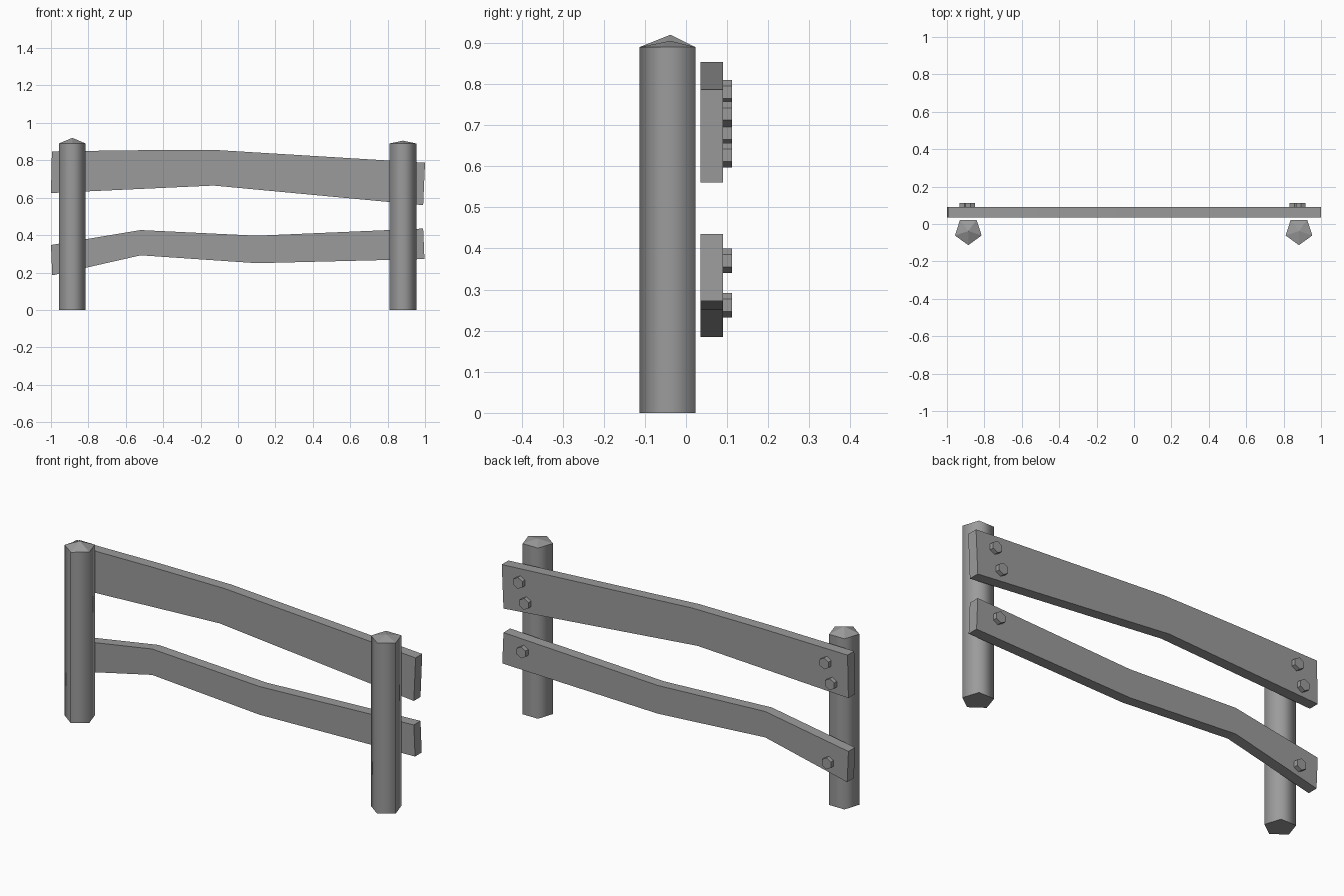
import bpy
import bmesh
from math import sin, cos, radians

cube = bpy.data.objects.get("Cube")
if cube:
    bpy.data.objects.remove(cube, do_unlink=True)

grey = bpy.data.materials.new("weathered grey")
grey.use_nodes = True
colour = (0.33, 0.33, 0.33, 1)
grey.diffuse_color = colour
bsdf = next(n for n in grey.node_tree.nodes if n.type == 'BSDF_PRINCIPLED')
bsdf.inputs["Base Color"].default_value = colour


def finish(name, bm):
    bmesh.ops.recalc_face_normals(bm, faces=bm.faces)
    mesh = bpy.data.meshes.new(name)
    bm.to_mesh(mesh)
    bm.free()
    mesh.materials.append(grey)
    obj = bpy.data.objects.new(name, mesh)
    bpy.context.collection.objects.link(obj)


def ring(sides, radius, start):
    angles = [radians(start + 360 * i / sides) for i in range(sides)]
    return [(radius * cos(a), radius * sin(a)) for a in angles]


# Five-sided post with a low pointed cap and softly shaded sides
def post(name, x, peak, y=-0.038, rim=0.89):
    bm = bmesh.new()
    outline = ring(5, 0.075, -90)
    low = [bm.verts.new((x + u, y + v, 0)) for u, v in outline]
    high = [bm.verts.new((x + u, y + v, rim)) for u, v in outline]
    apex = bm.verts.new((x, y, peak))
    bm.faces.new(low)
    for i in range(5):
        j = (i + 1) % 5
        bm.faces.new((low[i], low[j], high[j], high[i])).smooth = True
        bm.faces.new((high[i], high[j], apex))
    finish(name, bm)


# Extrude an outline in the xz plane backwards along y
def slab(name, outline, front, back):
    bm = bmesh.new()
    a = [bm.verts.new((x, front, z)) for x, z in outline]
    b = [bm.verts.new((x, back, z)) for x, z in outline]
    bm.faces.new(a)
    bm.faces.new(b)
    for i in range(len(a)):
        j = (i + 1) % len(a)
        bm.faces.new((a[i], a[j], b[j], b[i]))
    finish(name, bm)


post("right_post", -0.886, 0.92)
post("left_post", 0.882, 0.905)

# Crooked rails: top edge, then bottom edge
upper_top = [(-0.995, 0.848), (-0.52, 0.854), (-0.1, 0.854), (1.0, 0.787)]
upper_bottom = [(-1.0, 0.625), (-0.13, 0.665), (0.99, 0.56)]
lower_top = [(-1.0, 0.347), (-0.52, 0.427), (0.1, 0.397), (0.99, 0.435)]
lower_bottom = [(-0.993, 0.185), (-0.52, 0.292), (0.1, 0.25), (0.997, 0.272)]
slab("upper_rail", upper_top + upper_bottom[::-1], 0.035, 0.09)
slab("lower_rail", lower_top + lower_bottom[::-1], 0.035, 0.09)

# Hexagonal bolt heads on the back
bolts = [(-0.875, 0.78), (-0.907, 0.68), (-0.888, 0.262),
         (0.892, 0.727), (0.857, 0.627), (0.873, 0.37)]
for n, (x, z) in enumerate(bolts, 1):
    slab(f"bolt_{n}", [(x + u, z + v) for u, v in ring(6, 0.03, 90)], 0.09, 0.112)
